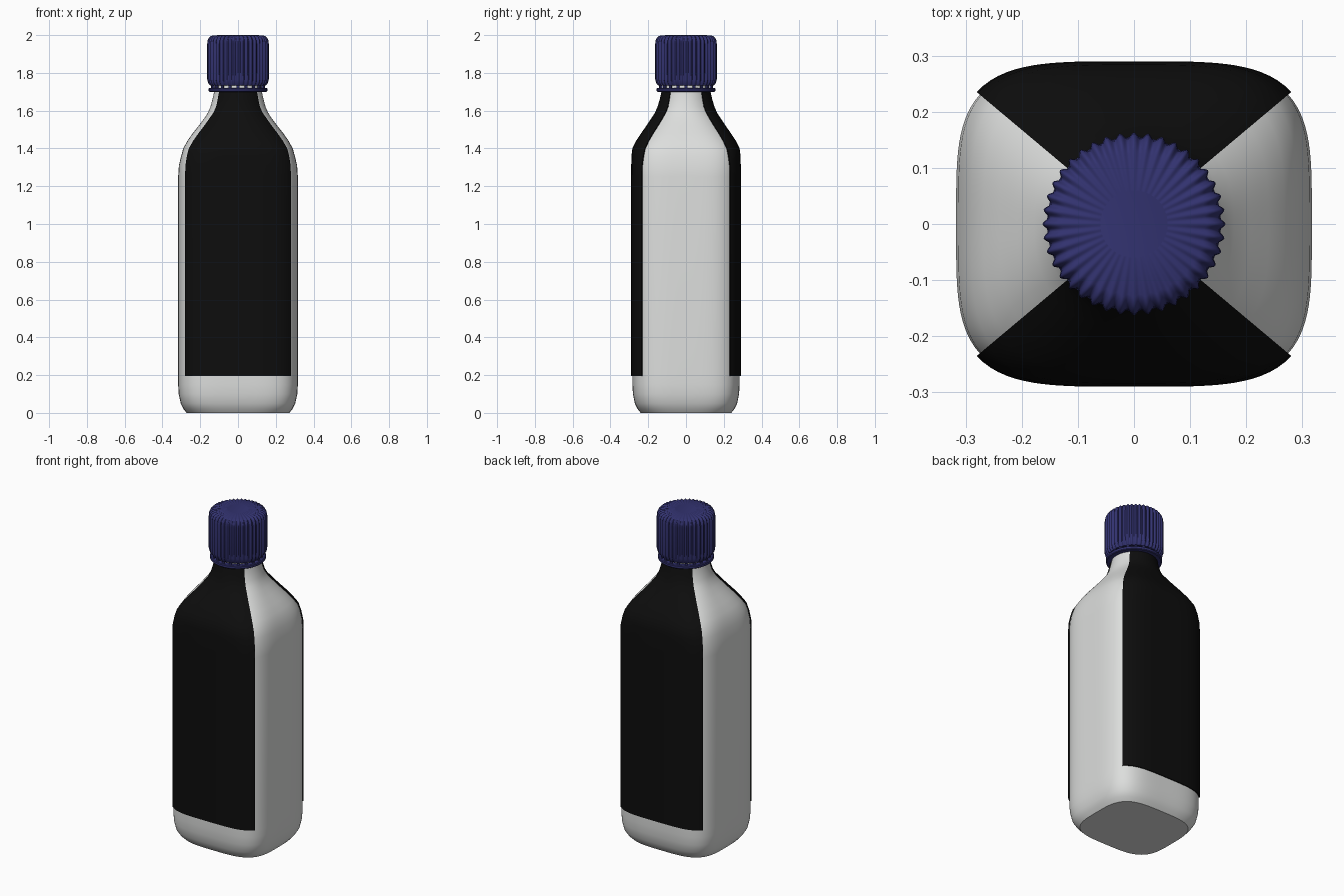
import bpy, bmesh, math

if "Cube" in bpy.data.objects:
    bpy.data.objects.remove(bpy.data.objects["Cube"])


def material(name, rgb):
    m = bpy.data.materials.new(name)
    m.diffuse_color = (*rgb, 1)
    m.use_nodes = True
    m.node_tree.nodes["Principled BSDF"].inputs["Base Color"].default_value = m.diffuse_color
    return m


WHITE = material("bottle white", (0.72, 0.73, 0.72))
BLACK = material("label black", (0.004, 0.004, 0.004))
BLUE = material("cap blue", (0.032, 0.032, 0.16))


def finish(bm, name, mat, angle=40):
    bmesh.ops.recalc_face_normals(bm, faces=bm.faces)
    me = bpy.data.meshes.new(name)
    bm.to_mesh(me)
    bm.free()
    ob = bpy.data.objects.new(name, me)
    bpy.context.collection.objects.link(ob)
    me.materials.append(mat)
    bpy.ops.object.select_all(action='DESELECT')
    ob.select_set(True)
    bpy.context.view_layer.objects.active = ob
    bpy.ops.object.shade_smooth_by_angle(angle=math.radians(angle))
    return ob


def loft(bm, rings, closed=True, cap=True):
    """Join successive point rings with quads, optionally closing both ends."""
    rows = [[bm.verts.new(p) for p in r] for r in rings]
    n = len(rows[0])
    for a, b in zip(rows, rows[1:]):
        for i in range(n if closed else n - 1):
            j = (i + 1) % n
            bm.faces.new((a[i], a[j], b[j], b[i]))
    if cap:
        bm.faces.new(rows[0])
        bm.faces.new(rows[-1])


# Bottle stations: height, half width, half depth, squareness
STATIONS = [
    (0.0, 0.272, 0.240, 3.6), (0.02, 0.288, 0.256, 3.8), (0.05, 0.303, 0.271, 4),
    (0.10, 0.314, 0.281, 4), (0.15, 0.317, 0.284, 4), (0.195, 0.317, 0.284, 4),
    (1.25, 0.317, 0.284, 4), (1.31, 0.313, 0.284, 4), (1.36, 0.301, 0.283, 3.9),
    (1.40, 0.290, 0.278, 3.7), (1.44, 0.268, 0.258, 3.4), (1.48, 0.240, 0.232, 3.1),
    (1.52, 0.208, 0.204, 2.8), (1.56, 0.178, 0.177, 2.5), (1.59, 0.159, 0.158, 2.2),
    (1.62, 0.146, 0.145, 2), (1.66, 0.135, 0.133, 2), (1.705, 0.125, 0.123, 2)]


def outline(station, degrees, grow=0.0):
    z, a, b, n = station
    pts = []
    for d in degrees:
        c, s = math.cos(math.radians(d)), math.sin(math.radians(d))
        r = (abs(c / (a + grow)) ** n + abs(s / (b + grow)) ** n) ** (-1 / n)
        pts.append((r * c, r * s, z))
    return pts


# Bottle body with neck running up into the cap
bm = bmesh.new()
full = [i * 2.5 for i in range(144)]
loft(bm, [outline(s, full) for s in STATIONS + [(1.76, 0.123, 0.123, 2)]])
finish(bm, "bottle_body", WHITE)

# Thin wrap labels on front and back
for name, start in (("front_label", 220), ("back_label", 40)):
    bm = bmesh.new()
    arc = [start + i * 2.5 for i in range(41)]
    rings = []
    for s in STATIONS[5:]:
        rings.append(outline(s, arc, 0.006) + outline(s, arc[::-1], 0.0005))
    loft(bm, rings)
    finish(bm, name, BLACK)

# Ribbed screw cap: radius, height, rib depth
RIBS, STEPS = 40, 8
CAP = [(0.130, 1.745, 0), (0.130, 1.732, 0), (0.144, 1.732, 0.002),
       (0.153, 1.745, 0.004), (0.158, 1.765, 0.005), (0.158, 1.955, 0.005),
       (0.156, 1.972, 0.005), (0.150, 1.986, 0.0045), (0.140, 1.995, 0.004),
       (0.128, 1.999, 0.003), (0.060, 2.0, 0.0)]
bm = bmesh.new()
rings = []
for r, z, depth in CAP:
    ring = []
    for i in range(RIBS * STEPS):
        t = 2 * math.pi * i / (RIBS * STEPS)
        wave = math.cos(RIBS * t)
        rr = r + depth * wave
        # Ribs fade out as shallow flutes over the top edge
        zz = z + (0.5 * depth * (wave - 1) if z > 1.98 else 0)
        ring.append((rr * math.cos(t), rr * math.sin(t), zz))
    rings.append(ring)
loft(bm, rings)
finish(bm, "screw_cap", BLUE, 50)


def circle(r, z, n=96):
    return [(r * math.cos(2 * math.pi * i / n), r * math.sin(2 * math.pi * i / n), z)
            for i in range(n)]


# Tamper ring below the cap
bm = bmesh.new()
section = [(0.126, 1.700), (0.151, 1.700), (0.155, 1.704), (0.155, 1.716),
           (0.151, 1.720), (0.126, 1.720), (0.126, 1.700)]
loft(bm, [circle(r, z) for r, z in section], cap=False)
bmesh.ops.remove_doubles(bm, verts=bm.verts, dist=1e-5)
finish(bm, "tamper_ring", BLUE)

# Small breakaway bridges between ring and cap
bm = bmesh.new()
for i in range(20):
    t0 = 2 * math.pi * i / 20
    rings = []
    for z in (1.716, 1.738):
        rings.append([(r * math.cos(t0 + d), r * math.sin(t0 + d), z)
                      for r, d in ((0.134, -0.05), (0.144, -0.05), (0.144, 0.05), (0.134, 0.05))])
    loft(bm, rings)
finish(bm, "cap_bridges", BLUE)
